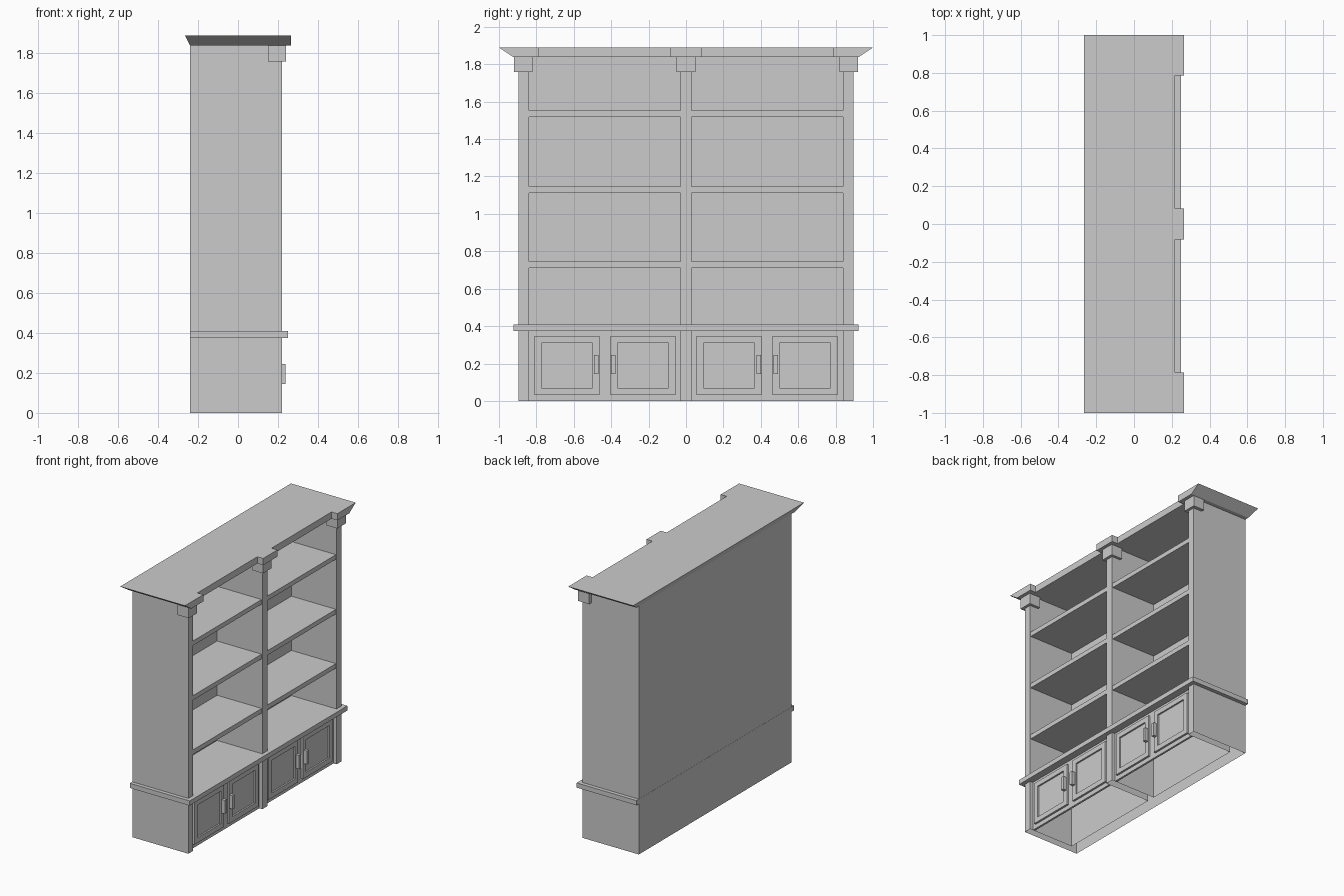
import bpy, bmesh

if "Cube" in bpy.data.objects:
    bpy.data.objects.remove(bpy.data.objects["Cube"])


def make_object(name, bm):
    bmesh.ops.recalc_face_normals(bm, faces=bm.faces[:])
    mesh = bpy.data.meshes.new(name)
    bm.to_mesh(mesh)
    bm.free()
    obj = bpy.data.objects.new(name, mesh)
    bpy.context.collection.objects.link(obj)
    return obj


def box(name, x, y, z):
    bm = bmesh.new()
    bmesh.ops.create_cube(bm, size=1)
    for v in bm.verts:
        for i, (a, b) in enumerate((x, y, z)):
            v.co[i] = a if v.co[i] < 0 else b
    return make_object(name, bm)


def loft(name, lower, upper, z0, z1, caps=True):
    """Join two matching outlines at different heights."""
    bm = bmesh.new()
    lo = [bm.verts.new((x, y, z0)) for x, y in lower]
    hi = [bm.verts.new((x, y, z1)) for x, y in upper]
    n = len(lo)
    for i in range(n):
        j = (i + 1) % n
        bm.faces.new((lo[i], lo[j], hi[j], hi[i]))
    if caps:
        bm.faces.new(lo)
        bm.faces.new(hi)
    return make_object(name, bm)


def mirrored(half):
    """Complete an outline given for y > 0, front to back."""
    return half + [(x, -y) for x, y in reversed(half)]


BACK, FRONT, INNER = -0.24, 0.22, -0.15

# Carcass: E-shaped plan, open underneath, two bays facing +x
plan = mirrored([(FRONT, 0.03), (INNER, 0.03), (INNER, 0.84),
                 (FRONT, 0.84), (FRONT, 0.895), (BACK, 0.895)])
loft("carcass", plan, plan, 0, 1.84, caps=False)

# Cornice: breaks forward over the three posts, flares at back and ends
def cornice_plan(back, end):
    return mirrored([(0.265, 0.083), (0.217, 0.083), (0.217, 0.785),
                     (0.265, 0.785), (0.265, end), (back, end)])

loft("cornice", cornice_plan(BACK, 0.925), cornice_plan(-0.266, 1.0), 1.84, 1.89)

# Post capitals
for name, y0, y1 in (("left", -0.92, -0.82), ("centre", -0.05, 0.05), ("right", 0.82, 0.92)):
    box(name + "_capital", (0.15, 0.24), (y0, y1), (1.76, 1.84))

# Counter between base and shelves
box("counter", (BACK - 0.001, 0.25), (-0.923, 0.923), (0.375, 0.41))


def door(name, y0, y1):
    """Picture-frame moulding with a set-back panel."""
    z0, z1, x0, x1 = 0.032, 0.348, 0.195, 0.21
    bm = bmesh.new()
    rings = []
    for x, d in ((x0, 0), (x1, 0), (x1, 0.037), (x0 + 0.003, 0.037)):
        rings.append([bm.verts.new((x, y, z)) for y, z in (
            (y0 + d, z0 + d), (y1 - d, z0 + d), (y1 - d, z1 - d), (y0 + d, z1 - d))])
    for a, b in zip(rings, rings[1:]):
        for i in range(4):
            j = (i + 1) % 4
            bm.faces.new((a[i], a[j], b[j], b[i]))
    bm.faces.new(rings[-1])
    make_object(name, bm)


for side, s in (("left", -1), ("right", 1)):
    def span(a, b):
        return tuple(sorted((s * a, s * b)))

    # Shelves
    for i, z in enumerate((0.711, 1.113, 1.518)):
        box(f"{side}_shelf_{i + 1}", (INNER, 0.215), span(0.03, 0.84), (z, z + 0.034))
    # Cupboard front, doors and handles
    box(side + "_cupboard_front", (0.18, 0.195), span(0.03, 0.84), (0, 0.375))
    door(side + "_inner_door", *span(0.057, 0.404))
    door(side + "_outer_door", *span(0.462, 0.81))
    box(side + "_inner_handle", (0.205, 0.237), span(0.377, 0.4), (0.145, 0.245))
    box(side + "_outer_handle", (0.205, 0.237), span(0.468, 0.491), (0.145, 0.245))
